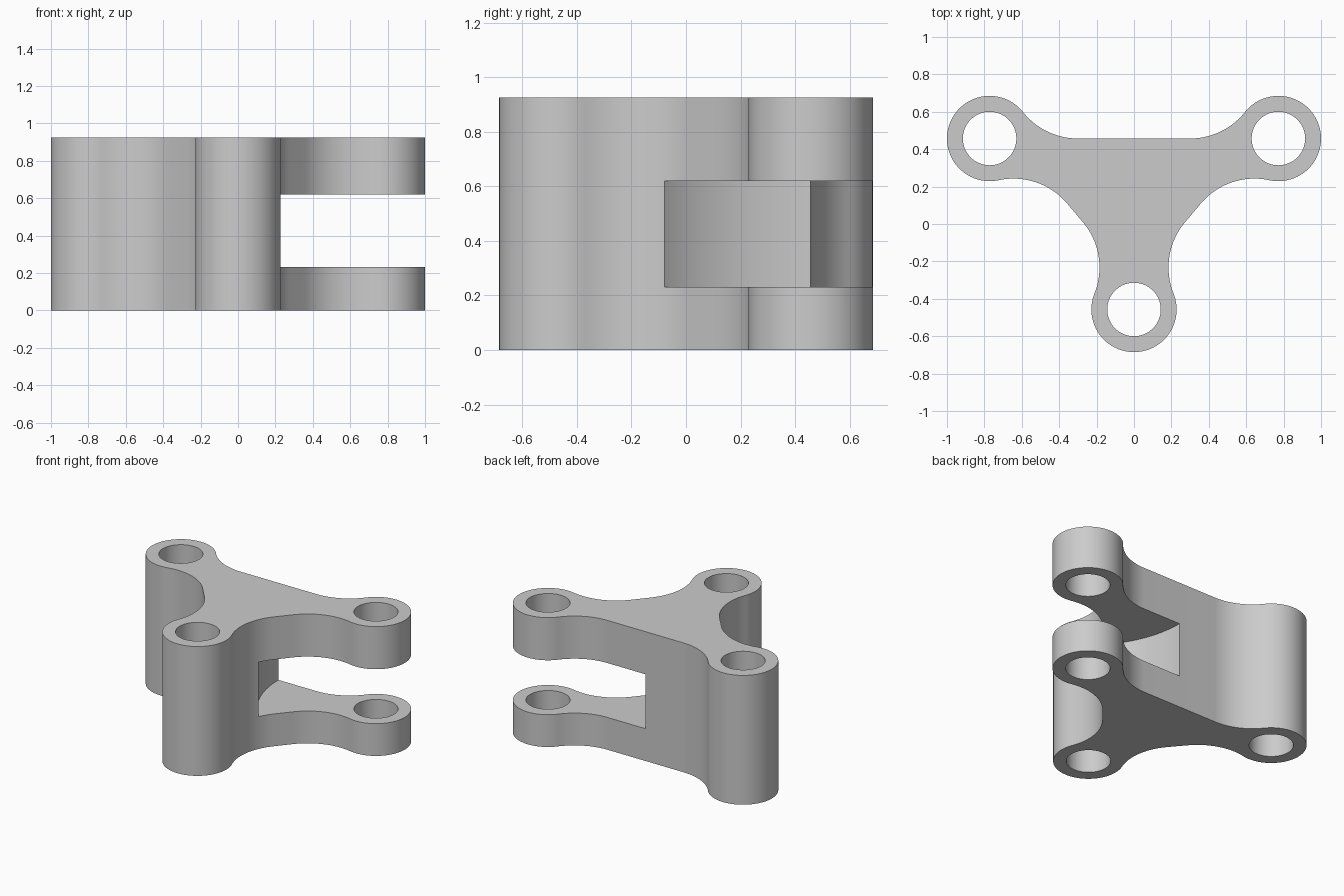
import bpy, bmesh, math
from mathutils import Vector

cube = bpy.data.objects.get("Cube")
if cube:
    bpy.data.objects.remove(cube, do_unlink=True)

HEIGHT = 0.925
BOSS_R, HOLE_R, FILLET_R = 0.228, 0.143, 0.375
SLOT_R, SLOT_LOW, SLOT_HIGH = 0.772, 0.231, 0.62
# Boss centres, counter-clockwise: front, left, right
BOSSES = [Vector((0, -0.457)), Vector((0.772, 0.457)), Vector((-0.772, 0.457))]
# How far each straight flank sits inside the line joining two bosses
INSETS = [0.0925, 0.0, 0.0925]

grey = bpy.data.materials.new("Plain grey")
grey.use_nodes = True
colour = (0.6, 0.6, 0.6, 1)
grey.diffuse_color = colour
grey.node_tree.nodes["Principled BSDF"].inputs["Base Color"].default_value = colour


def arc(centre, radius, start, end, steps):
    """Points on an arc between two angles, both ends included."""
    return [centre + radius * Vector((math.cos(a), math.sin(a)))
            for a in (start + (end - start) * i / steps for i in range(steps + 1))]


def angle(v):
    return math.atan2(v.y, v.x)


def flank(a, b, inset):
    """Centres of the two fillets joining bosses a and b, and the outward normal."""
    u = (b - a).normalized()
    n = Vector((u.y, -u.x))
    out = FILLET_R - inset
    along = math.sqrt((FILLET_R + BOSS_R) ** 2 - out ** 2)
    return a + u * along + n * out, b - u * along + n * out, n


def fillet(centre, start, end):
    """Concave arc turning the short way from one direction to another."""
    a = angle(start)
    turn = (angle(end) - a + math.pi) % math.tau - math.pi
    return arc(centre, FILLET_R, a, a + turn, 20)


def outline():
    flanks = [flank(BOSSES[i], BOSSES[(i + 1) % 3], INSETS[i]) for i in range(3)]
    pts = []
    for i, (first, second, n) in enumerate(flanks):
        a, b = BOSSES[i], BOSSES[(i + 1) % 3]
        pts += fillet(first, a - first, -n)
        pts += fillet(second, -n, b - second)
        # Round end of the next boss, up to the next flank
        start = angle(second - b)
        turn = (angle(flanks[(i + 1) % 3][0] - b) - start) % math.tau
        pts += arc(b, BOSS_R, start, start + turn, 56)[1:-1]
    return pts


def prism(name, pts, low, high):
    bm = bmesh.new()
    face = bm.faces.new([bm.verts.new((p.x, p.y, low)) for p in pts])
    top = bmesh.ops.extrude_face_region(bm, geom=[face])["geom"]
    bmesh.ops.translate(bm, vec=(0, 0, high - low),
                        verts=[v for v in top if isinstance(v, bmesh.types.BMVert)])
    bmesh.ops.recalc_face_normals(bm, faces=bm.faces)
    mesh = bpy.data.meshes.new(name)
    bm.to_mesh(mesh)
    bm.free()
    mesh.materials.append(grey)
    obj = bpy.data.objects.new(name, mesh)
    bpy.context.collection.objects.link(obj)
    return obj


def circle(centre, radius, sides):
    return arc(centre, radius, 0, math.tau, sides)[:-1]


# Three-armed bracket body
bracket = prism("bracket", outline(), 0, HEIGHT)

# Pin holes through every boss, and the round slot that forks the left arm
cutters = [prism("pin_hole_cutter", circle(c, HOLE_R, 64), -0.1, HEIGHT + 0.1)
           for c in BOSSES]
cutters.append(prism("fork_slot_cutter", circle(BOSSES[1], SLOT_R, 160),
                     SLOT_LOW, SLOT_HIGH))

bpy.ops.object.select_all(action="DESELECT")
bracket.select_set(True)
bpy.context.view_layer.objects.active = bracket
for cutter in cutters:
    cutter.hide_render = True
    mod = bracket.modifiers.new("cut", "BOOLEAN")
    mod.operation = "DIFFERENCE"
    mod.solver = "EXACT"
    mod.object = cutter
    bpy.ops.object.modifier_apply(modifier=mod.name)
    bpy.data.objects.remove(cutter, do_unlink=True)

bpy.ops.object.shade_smooth_by_angle(angle=math.radians(30))
